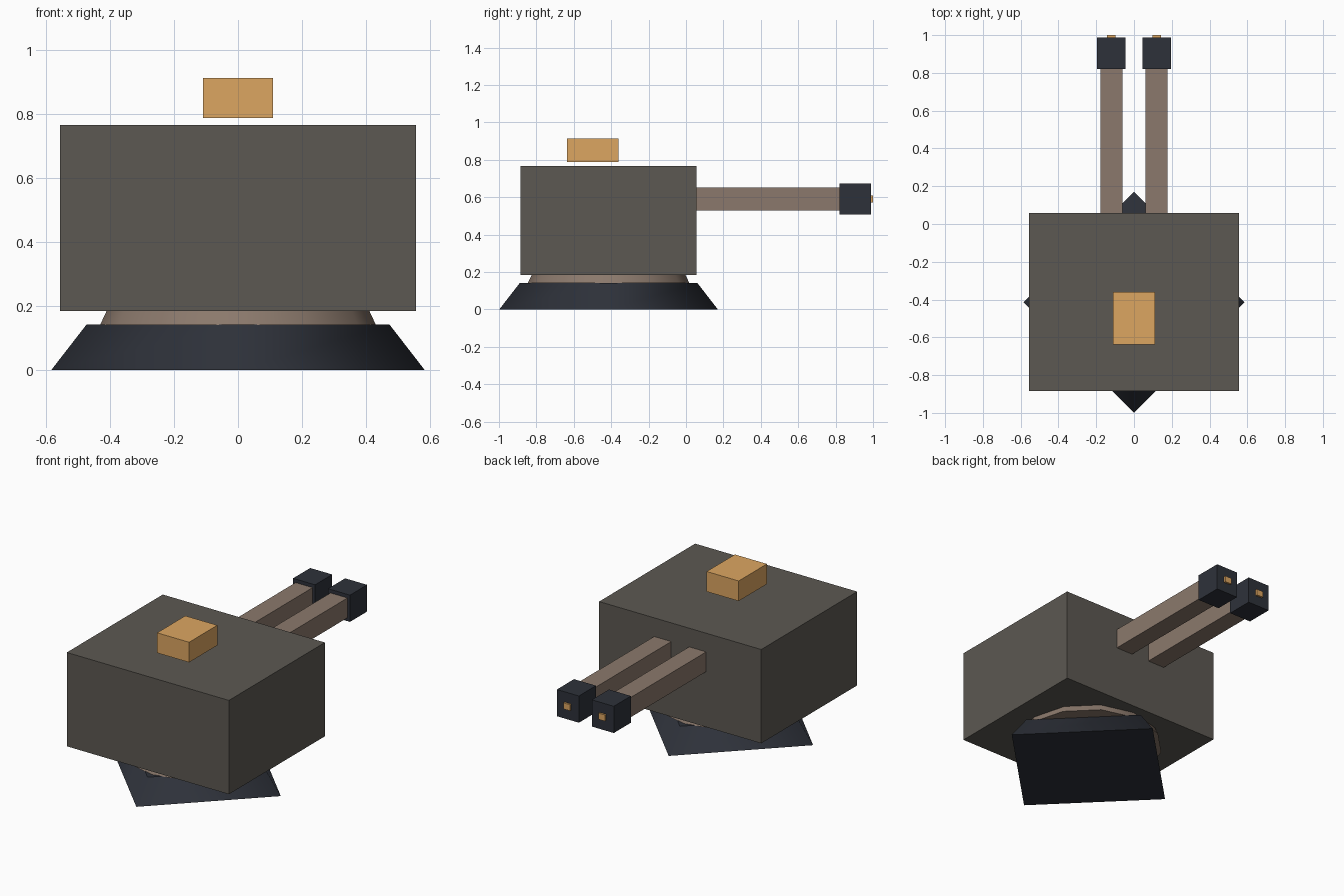
import bpy, bmesh, math
from mathutils import Matrix, Vector

if "Cube" in bpy.data.objects:
    bpy.data.objects.remove(bpy.data.objects["Cube"])


def material(name, color):
    m = bpy.data.materials.new(name)
    m.diffuse_color = (*color, 1)
    m.use_nodes = True
    m.node_tree.nodes["Principled BSDF"].inputs["Base Color"].default_value = m.diffuse_color
    return m


ARMOUR = material("armour", (0.107, 0.098, 0.084))
METAL = material("brown_metal", (0.258, 0.191, 0.15))
DARK = material("dark_metal", (0.027, 0.031, 0.042))
AMBER = material("amber", (0.72, 0.38, 0.12))
PIVOT_Y = -0.414


def finish(bm, name, mat):
    mesh = bpy.data.meshes.new(name)
    bmesh.ops.recalc_face_normals(bm, faces=bm.faces[:])
    bm.to_mesh(mesh)
    bm.free()
    mesh.materials.append(mat)
    obj = bpy.data.objects.new(name, mesh)
    bpy.context.collection.objects.link(obj)
    return obj


def box(name, x, y, z, mat):
    """Box from (min, max) ranges on each axis."""
    lo, hi = Vector((x[0], y[0], z[0])), Vector((x[1], y[1], z[1]))
    bm = bmesh.new()
    bmesh.ops.create_cube(bm, size=1, matrix=Matrix.Translation(
        (lo + hi) / 2) @ Matrix.Diagonal((*(hi - lo), 1)))
    return finish(bm, name, mat)


def frustum(name, sides, r0, r1, z0, z1, mat):
    """Tapered prism with smooth sides, flat caps and corners on the axes."""
    bm = bmesh.new()
    rings = []
    for r, z in ((r0, z0), (r1, z1)):
        rings.append([bm.verts.new((r * math.cos(math.tau * i / sides),
                                    PIVOT_Y + r * math.sin(math.tau * i / sides), z))
                      for i in range(sides)])
    caps = [bm.faces.new(ring) for ring in rings]
    for i in range(sides):
        j = (i + 1) % sides
        side = bm.faces.new((rings[0][i], rings[0][j], rings[1][j], rings[1][i]))
        side.smooth = True
    for cap in caps:
        for edge in cap.edges:
            edge.smooth = False
    return finish(bm, name, mat)


# Four-sided foot and the turning ring above it
frustum("base", 4, 0.584, 0.474, 0, 0.142, DARK)
frustum("turning_ring", 12, 0.432, 0.410, 0.14, 0.187, METAL)

# Turret housing and the hatch floating just above it
box("housing", (-0.557, 0.557), (-0.885, 0.057), (0.184, 0.767), ARMOUR)
box("hatch", (-0.11, 0.11), (-0.637, -0.36), (0.789, 0.914), AMBER)

# Twin barrels with muzzle blocks and glowing tips
for side, cx in (("left", -0.12), ("right", 0.12)):
    def part(name, w, y, z, mat):
        box(f"{side}_{name}", (cx - w / 2, cx + w / 2), y, z, mat)
    part("barrel", 0.117, (0.04, 0.83), (0.528, 0.651), METAL)
    part("muzzle", 0.151, (0.82, 0.988), (0.507, 0.673), DARK)
    part("muzzle_tip", 0.045, (0.97, 1.0), (0.571, 0.609), AMBER)
